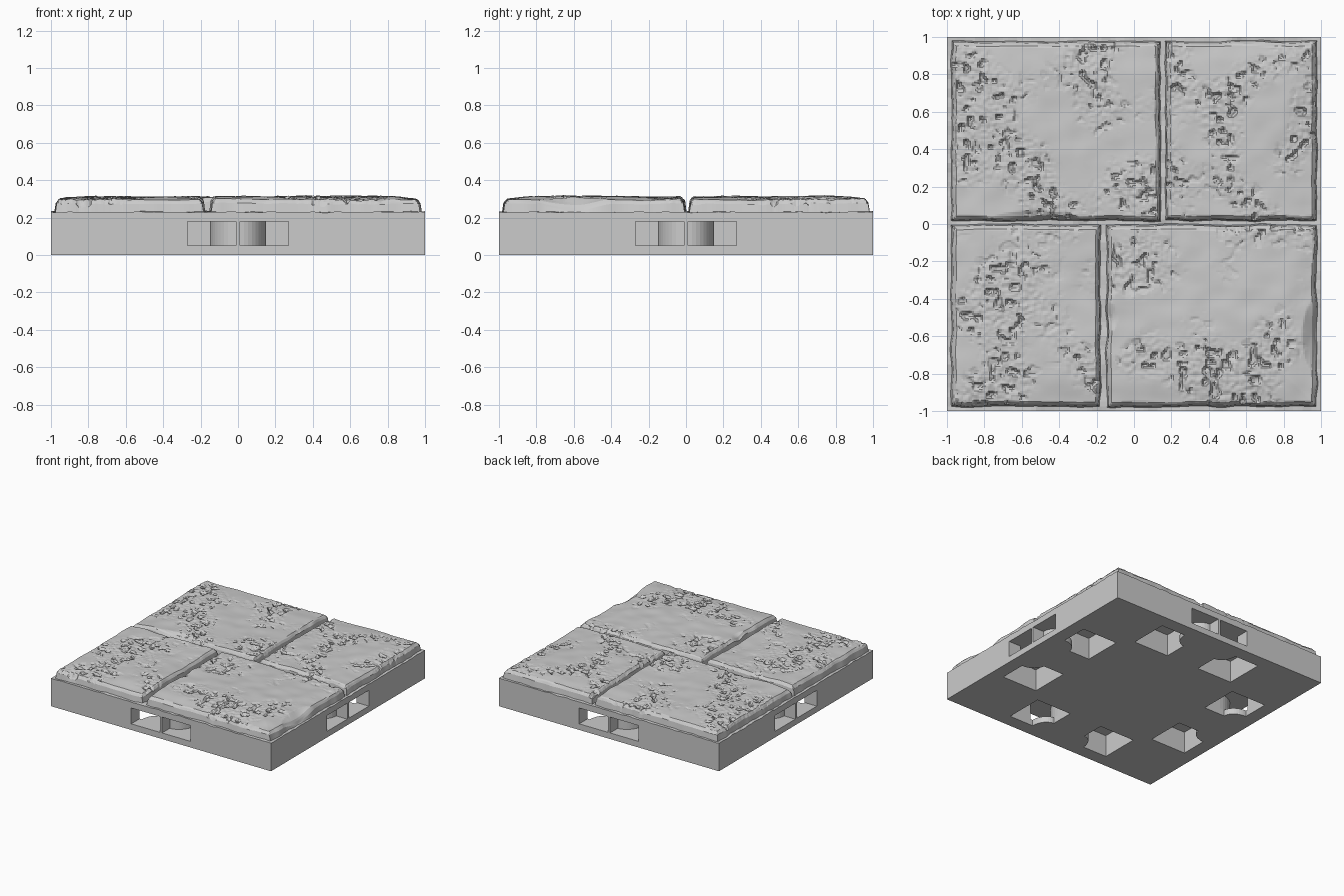
import bpy, bmesh, math
from mathutils import Vector, Matrix, noise

cube = bpy.data.objects.get("Cube")
if cube:
    bpy.data.objects.remove(cube)

stone = bpy.data.materials.new("grey_stone")
stone.use_nodes = True
GREY = (0.6, 0.6, 0.6, 1)
stone.diffuse_color = GREY
stone.node_tree.nodes["Principled BSDF"].inputs["Base Color"].default_value = GREY


def finish(name, bm):
    bmesh.ops.recalc_face_normals(bm, faces=bm.faces)
    mesh = bpy.data.meshes.new(name)
    bm.to_mesh(mesh)
    bm.free()
    mesh.materials.append(stone)
    obj = bpy.data.objects.new(name, mesh)
    bpy.context.collection.objects.link(obj)
    return obj


def smooth(a, b, v):
    t = min(max((v - a) / (b - a), 0), 1)
    return t * t * (3 - 2 * t)


def prisms(name, outline, low, high):
    """The outline as a prism, mirrored and turned onto all four sides."""
    bm = bmesh.new()
    for turn in range(4):
        rot = Matrix.Rotation(turn * math.pi / 2, 3, 'Z')
        for side in (-1, 1):
            verts = [bm.verts.new(rot @ Vector((side * x, y, low))) for x, y in outline]
            face = bm.faces.new(verts)
            out = bmesh.ops.extrude_face_region(bm, geom=[face])
            top = [v for v in out["geom"] if isinstance(v, bmesh.types.BMVert)]
            bmesh.ops.translate(bm, verts=top, vec=(0, 0, high - low))
    obj = finish(name, bm)
    obj.hide_render = True
    return obj


# Base block with clip slots in the sides and pockets in the underside
bm = bmesh.new()
bmesh.ops.create_cube(bm, size=1, matrix=Matrix.Translation((0, 0, 0.111)) @ Matrix.Diagonal((2, 2, 0.222, 1)))
base = finish("base_block", bm)

arc = [math.pi / 2 * i / 10 for i in range(11)]
slot = [(0.01, -1.05), (0.27, -1.05), (0.27, -0.89), (0.47, -0.89), (0.47, -0.57), (0.15, -0.57), (0.15, -0.72)]
slot += [(0.01 + 0.1 * math.cos(a), -0.9 + 0.16 * math.sin(a)) for a in reversed(arc)]
slot = slot[:7] + [(0.01 + 0.14 * math.cos(a), -0.72 - 0.18 * math.sin(a)) for a in arc[1:]]
pocket = [(0.47, -0.89), (0.47, -0.57), (0.15, -0.57), (0.15, -0.76)]
pocket += [(0.15 + 0.1 * math.sin(a), -0.89 + 0.13 * math.cos(a)) for a in arc[1:]]
cutters = [prisms("slot_cutter", slot, 0.05, 0.18), prisms("pocket_cutter", pocket, -0.05, 0.12)]
for cutter in cutters:
    mod = base.modifiers.new(cutter.name, 'BOOLEAN')
    mod.operation, mod.solver, mod.object = 'DIFFERENCE', 'EXACT', cutter
cut_mesh = bpy.data.meshes.new_from_object(base.evaluated_get(bpy.context.evaluated_depsgraph_get()))
base.modifiers.clear()
base.data = cut_mesh
for cutter in cutters:
    bpy.data.objects.remove(cutter)


def rough_sheet(name, x0, x1, y0, y1, step, shape, floor):
    """A grid shaped by a function, with its rim drawn straight down."""
    bm = bmesh.new()
    nx, ny = round((x1 - x0) / step), round((y1 - y0) / step)
    mat = Matrix.Translation(((x0 + x1) / 2, (y0 + y1) / 2, 0)) @ Matrix.Diagonal(((x1 - x0) / 2, (y1 - y0) / 2, 1, 1))
    bmesh.ops.create_grid(bm, x_segments=nx, y_segments=ny, size=1, matrix=mat)
    for v in bm.verts:
        v.co = shape(v.co.x, v.co.y)
    rim = [e for e in bm.edges if e.is_boundary]
    out = bmesh.ops.extrude_edge_only(bm, edges=rim)
    for v in out["geom"]:
        if isinstance(v, bmesh.types.BMVert):
            v.co.z = floor
    return finish(name, bm)


# Mortar bed between and around the slabs
def mortar(x, y):
    return Vector((x, y, 0.23 + 0.009 * noise.noise((x * 14, y * 14, 2))))


rough_sheet("mortar_bed", -1, 1, -1, 1, 0.025, mortar, 0.215)

# Weathered slabs: low swells, clustered pits, worn rims and broken edges
CHIPS = [(0.98, -0.6, 0.08, 0.2, 0.05), (-0.53, 0.02, 0.24, 0.05, 0.025), (-0.13, -0.5, 0.04, 0.08, 0.02)]


def slab(name, x0, x1, y0, y1, seed):
    def shape(x, y):
        p = Vector((x, y, seed))
        edge = min(x - x0, x1 - x, y - y0, y1 - y)
        z = 0.31 + 0.009 * noise.noise(p * 2.5) + 0.005 * noise.noise(p * 9)
        z -= 0.012 * smooth(0.8, 1, max(abs(x), abs(y)))
        cluster = smooth(-0.25, 0.3, noise.noise(p * 3.5 + Vector((7, 3, 0))))
        z -= 0.017 * cluster * smooth(0.18, 0.42, noise.noise(p * 24))
        z += 0.006 * cluster * noise.noise(p * 40)
        worn = 0.025 + 0.012 * noise.noise(p * 6)
        z -= 0.022 * (1 - smooth(0, worn, edge)) ** 2
        for cx, cy, rx, ry, depth in CHIPS:
            if x0 - 0.03 < cx < x1 + 0.03 and y0 - 0.03 < cy < y1 + 0.03:
                z -= depth * max(0, 1 - math.hypot((x - cx) / rx, (y - cy) / ry))
        # Ragged outline, strongest at the rim
        pull = 0.01 * (1 - smooth(0, 0.04, edge))
        wobble = noise.noise_vector(p * 9) * pull
        return Vector((x + wobble.x, y + wobble.y, z))

    obj = rough_sheet(name, x0, x1, y0, y1, 0.0095, shape, 0.225)
    # Splay the foot of the walls outwards
    cx, cy = (x0 + x1) / 2, (y0 + y1) / 2
    for v in obj.data.vertices:
        if v.co.z < 0.2251:
            v.co.x += math.copysign(0.008, v.co.x - cx) if min(v.co.x - x0, x1 - v.co.x) < 0.012 else 0
            v.co.y += math.copysign(0.008, v.co.y - cy) if min(v.co.y - y0, y1 - v.co.y) < 0.012 else 0


slab("slab_back_right", -0.97, 0.135, 0.025, 0.97, 1.3)
slab("slab_back_left", 0.175, 0.97, 0.025, 0.97, 5.7)
slab("slab_front_right", -0.97, -0.185, -0.97, -0.01, 9.1)
slab("slab_front_left", -0.14, 0.97, -0.97, -0.01, 13.9)
